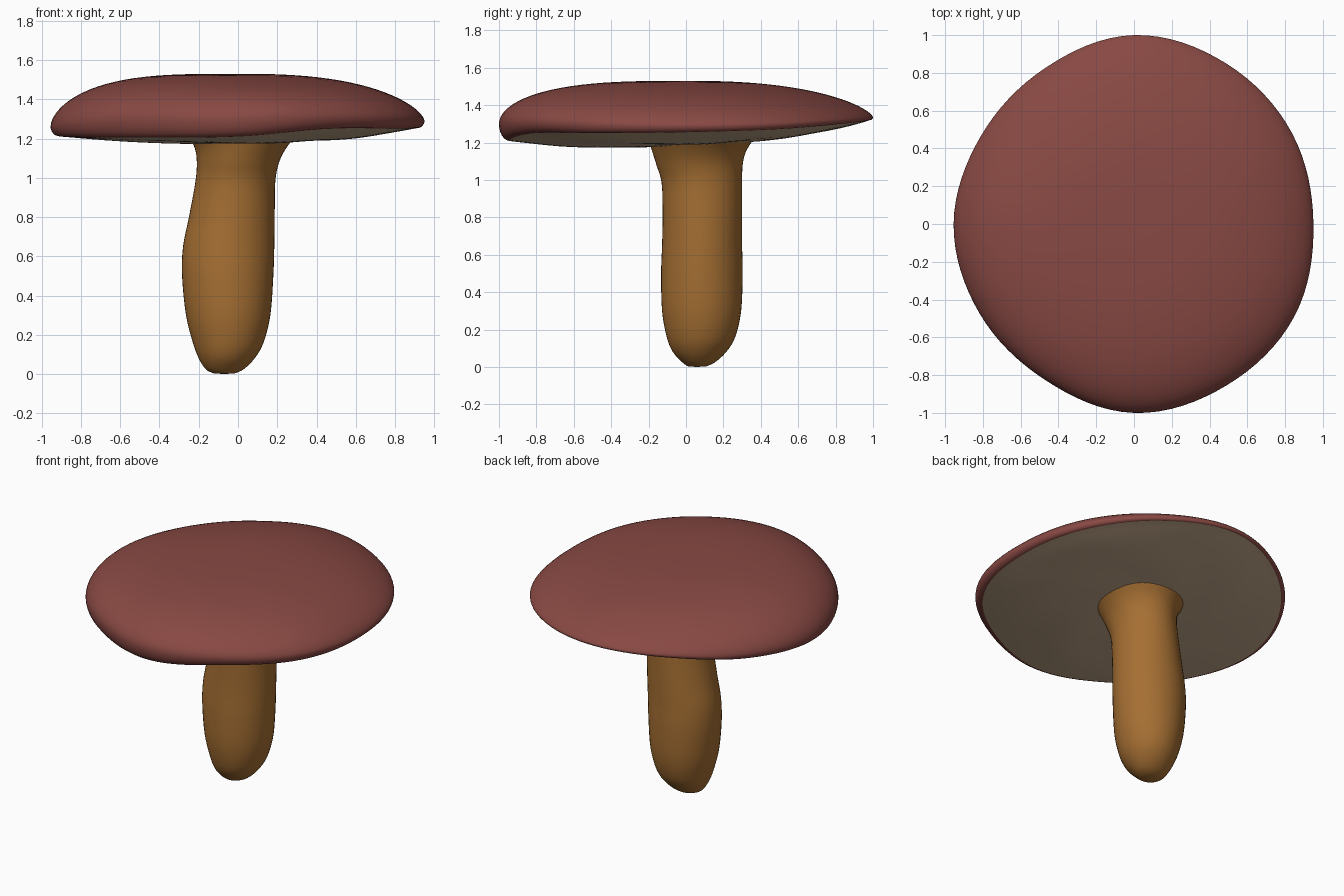
import bpy, bmesh, math

if "Cube" in bpy.data.objects:
    bpy.data.objects.remove(bpy.data.objects["Cube"])

def material(name, rgb):
    m = bpy.data.materials.new(name)
    m.diffuse_color = (*rgb, 1)
    m.use_nodes = True
    m.node_tree.nodes["Principled BSDF"].inputs["Base Color"].default_value = m.diffuse_color
    return m

red = material("cap red", (0.25, 0.067, 0.057))
tan = material("gill tan", (0.56, 0.405, 0.265))
brown = material("stem brown", (0.38, 0.16, 0.033))

def catmull(a, b, c, d, t):
    return b + 0.5 * t * (c - a + t * (2*a - 5*b + 4*c - d + t * (3*(b - c) + d - a)))

def around(table, ang):
    """Smooth periodic lookup in a table of evenly spaced directions."""
    n = len(table)
    s = ang / (2 * math.pi) * n
    i = int(s)
    return catmull(*(table[(i + k) % n] for k in (-1, 0, 1, 2)), s - i)

def loft(name, rings, first, last, mats, mat_rule):
    """Closed skin through rings of points, with a pole at each end."""
    bm = bmesh.new()
    vs = [[bm.verts.new(p) for p in r] for r in rings]
    a, b = bm.verts.new(first), bm.verts.new(last)
    n = len(rings[0])
    for j in range(n):
        k = (j + 1) % n
        bm.faces.new((a, vs[0][j], vs[0][k])).material_index = mat_rule(0)
        for i in range(len(vs) - 1):
            f = bm.faces.new((vs[i][j], vs[i+1][j], vs[i+1][k], vs[i][k]))
            f.material_index = mat_rule(i + 1)
        bm.faces.new((b, vs[-1][k], vs[-1][j])).material_index = mat_rule(len(vs))
    bmesh.ops.recalc_face_normals(bm, faces=bm.faces[:])
    for f in bm.faces:
        f.smooth = True
    me = bpy.data.meshes.new(name)
    bm.to_mesh(me)
    bm.free()
    for m in mats:
        me.materials.append(m)
    ob = bpy.data.objects.new(name, me)
    bpy.context.collection.objects.link(ob)
    return ob

# Cap: outline, rim height and gill edge every 30 degrees from +x
RADIUS = [.95, .965, .98, 1.0, .95, .935, .955, .945, .95, 1.0, .985, .98]
RIM = [1.29, 1.30, 1.32, 1.335, 1.315, 1.28, 1.26, 1.275, 1.295, 1.30, 1.31, 1.30]
EDGE = [1.255, 1.27, 1.30, 1.32, 1.295, 1.245, 1.215, 1.205, 1.205, 1.21, 1.25, 1.25]
# dome fullness and edge inset every 90 degrees
POWER = [2.5, 2.4, 3.3, 3.0]
ROUND = [.64, .68, .57, .50]
INSET = [.965, .985, .96, .945]
TOP, UNDER, N = 1.53, 1.19, 96
angles = [2 * math.pi * j / N for j in range(N)]

def cap_point(a, f, z):
    r = around(RADIUS, a) * f
    return (r * math.cos(a), r * math.sin(a), z)

def top_point(a, f):
    rim = around(RIM, a)
    h = max(0, 1 - f ** around(POWER, a)) ** around(ROUND, a)
    return cap_point(a, f, rim + (TOP - rim) * h)

def lip_point(a, t):
    rim, edge, inset = around(RIM, a), around(EDGE, a), around(INSET, a)
    u = t * math.pi / 2
    return cap_point(a, inset + (1 - inset) * math.cos(u), rim + (edge - rim) * math.sin(u))

def under_point(a, f):
    edge, inset = around(EDGE, a), around(INSET, a)
    sag = 0.02 * math.sin(math.pi * f) * (0.3 - 0.7 * math.sin(a))
    ripple = 0.003 * math.sin(5 * a + 9 * f) * math.sin(math.pi * f)
    return cap_point(a, f * inset, UNDER + (edge - UNDER) * f ** 2.6 - sag + ripple)

rings = [[top_point(a, math.sin(i / 24 * math.pi / 2)) for a in angles] for i in range(1, 25)]
rings += [[lip_point(a, i / 6) for a in angles] for i in range(1, 7)]
lip_end = len(rings)
rings += [[under_point(a, 1 - i / 18) for a in angles] for i in range(1, 18)]
cap = loft("cap", rings, (0, 0, TOP), (0, 0, UNDER), [red, tan],
           lambda i: 0 if i < lip_end else 1)

# Stem: z, x min, x max, y min, y max
STEM = [
    (0.004, -.125, -.015, .01, .11),
    (0.025, -.165, .03, -.02, .155),
    (0.08, -.20, .085, -.07, .215),
    (0.16, -.23, .13, -.103, .263),
    (0.30, -.265, .165, -.128, .295),
    (0.50, -.285, .18, -.133, .303),
    (0.65, -.28, .185, -.128, .30),
    (0.80, -.25, .187, -.125, .30),
    (0.98, -.217, .19, -.13, .30),
    (1.08, -.21, .21, -.158, .303),
    (1.15, -.22, .245, -.18, .32),
    (1.21, -.25, .29, -.20, .355),
]
rows = []
for i in range(len(STEM) - 1):
    q = [STEM[min(max(i + k, 0), len(STEM) - 1)] for k in (-1, 0, 1, 2)]
    rows += [[catmull(*c, t / 4) for c in zip(*q)] for t in range(4)]
rows.append(STEM[-1])
stem_rings = [[((x0 + x1) / 2 + (x1 - x0) / 2 * math.cos(a),
                (y0 + y1) / 2 + (y1 - y0) / 2 * math.sin(a), z)
               for a in angles[::2]] for z, x0, x1, y0, y1 in rows]
stem = loft("stem", stem_rings, (-.07, .06, 0), (.02, .08, 1.215), [brown], lambda i: 0)
